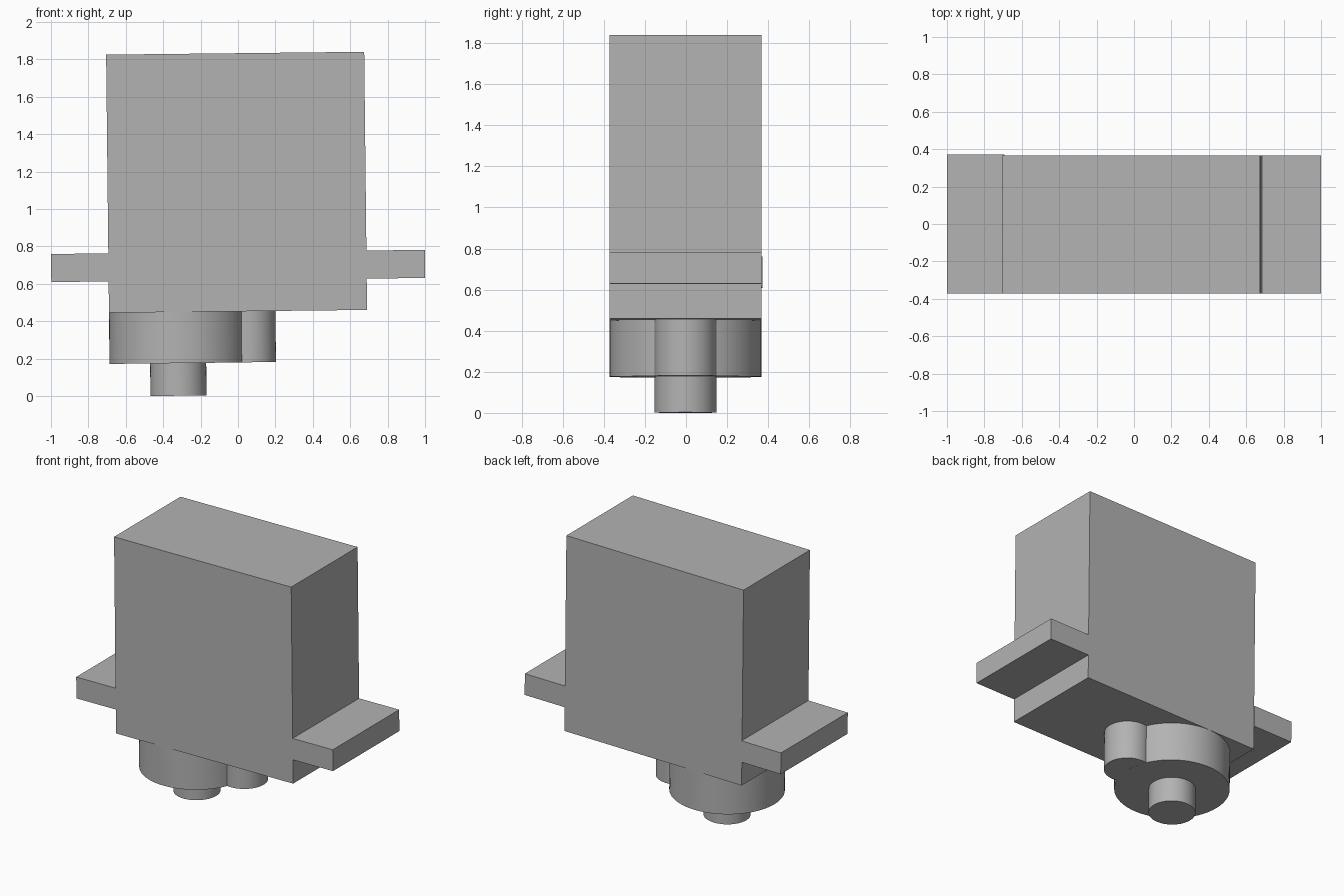
import bpy
import math
from mathutils import Matrix

default_cube = bpy.data.objects.get("Cube")
if default_cube:
    bpy.data.objects.remove(default_cube, do_unlink=True)

# One plain grey for the whole casing
grey = bpy.data.materials.new("plain grey")
grey.use_nodes = True
colour = (0.45, 0.45, 0.45, 1)
grey.diffuse_color = colour
grey.node_tree.nodes["Principled BSDF"].inputs["Base Color"].default_value = colour

# The whole assembly leans very slightly about the depth axis
LEAN = Matrix.Rotation(-0.011, 4, 'Y')
FRONT, BACK = -0.372, 0.367
BODY_BOTTOM = 0.4525


def finish(name):
    obj = bpy.context.object
    obj.name = name
    obj.data.materials.append(grey)
    obj.data.transform(LEAN @ obj.matrix_basis)
    obj.matrix_basis = Matrix.Identity(4)
    return obj


def box(name, x, y, z):
    spans = (x, y, z)
    bpy.ops.mesh.primitive_cube_add(size=1, location=[(a + b) / 2 for a, b in spans])
    bpy.context.object.scale = [b - a for a, b in spans]
    bpy.context.view_layer.update()
    return finish(name)


def cylinder(name, x, radius, bottom, top):
    bpy.ops.mesh.primitive_cylinder_add(
        vertices=64, radius=radius, depth=top - bottom,
        location=(x, (FRONT + BACK) / 2, (bottom + top) / 2))
    bpy.context.view_layer.update()
    obj = finish(name)
    bpy.ops.object.shade_smooth_by_angle(angle=math.radians(30))
    return obj


# Motor case
box("motor_case", (-0.685, 0.695), (FRONT, BACK), (BODY_BOTTOM, 1.8325))

# Mounting tabs on both sides
box("right_mounting_tab", (-0.9915, -0.685), (FRONT, 0.372), (0.62, 0.77))
box("left_mounting_tab", (0.695, 1.007), (FRONT, BACK), (0.62, 0.77))

# Gear housings and output shaft below the case
cylinder("large_gear_housing", -0.316, 0.369, 0.179, BODY_BOTTOM + 0.002)
cylinder("small_gear_housing", 0.055, 0.15, 0.1795, BODY_BOTTOM + 0.002)
cylinder("output_shaft", -0.318, 0.15, 0.005, 0.181)
